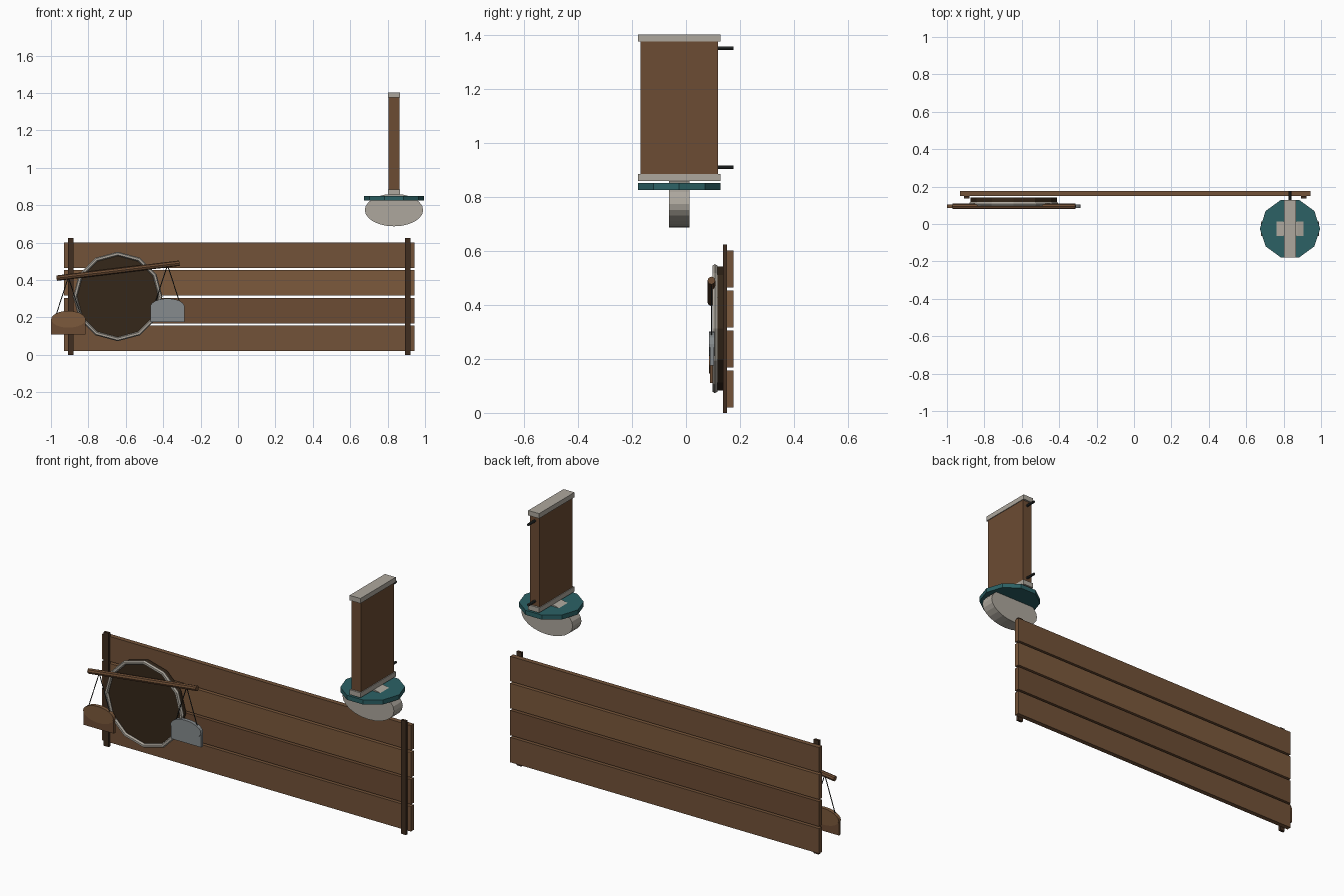
import bpy, math
from mathutils import Vector

if "Cube" in bpy.data.objects:
    bpy.data.objects.remove(bpy.data.objects["Cube"])


def mat(name, r, g, b):
    m = bpy.data.materials.new(name)
    m.diffuse_color = (r, g, b, 1)
    m.use_nodes = True
    m.node_tree.nodes["Principled BSDF"].inputs["Base Color"].default_value = m.diffuse_color
    return m


WOOD = mat("wood", 0.15, 0.072, 0.033)
WOOD_LIGHT = mat("wood_light", 0.20, 0.10, 0.045)
WOOD_MID = mat("wood_mid", 0.17, 0.085, 0.04)
WOOD_DARK = mat("wood_dark", 0.05, 0.026, 0.014)
SHADE = mat("dark_face", 0.035, 0.02, 0.01)
STONE = mat("stone", 0.42, 0.39, 0.34)
STEEL = mat("steel", 0.24, 0.26, 0.27)
IRON = mat("iron", 0.025, 0.03, 0.03)
TEAL = mat("teal", 0.025, 0.12, 0.13)


def finish(name, material):
    o = bpy.context.object
    o.name = name
    o.data.materials.append(material)
    return o


def box(name, x, y, z, material):
    """Box from (min, max) pairs."""
    bpy.ops.mesh.primitive_cube_add(size=1, location=[(a + b) / 2 for a, b in (x, y, z)])
    bpy.context.object.scale = [b - a for a, b in (x, y, z)]
    return finish(name, material)


def rod(name, p, q, r, material, sides=8):
    """Straight rod between two points."""
    p, q = Vector(p), Vector(q)
    d = q - p
    bpy.ops.mesh.primitive_cylinder_add(vertices=sides, radius=r, depth=d.length, location=(p + q) / 2)
    bpy.context.object.rotation_euler = d.to_track_quat('Z', 'Y').to_euler()
    return finish(name, material)


def drum(name, x, z, y, rx, rz, material, sides=24):
    """Elliptical drum whose axis runs along y."""
    bpy.ops.mesh.primitive_cylinder_add(vertices=sides, radius=1, depth=1,
                                        location=(x, (y[0] + y[1]) / 2, z),
                                        rotation=(math.pi / 2, 0, 0))
    bpy.context.object.scale = (rx, rz, y[1] - y[0])
    return finish(name, material)


# plank wall with two battens
for i, m in enumerate((WOOD_MID, WOOD, WOOD_LIGHT, WOOD_MID)):
    z = 0.02 + 0.148 * i
    box(f"plank_{i + 1}", (-0.93, 0.943), (0.15, 0.176), (z, z + 0.137), m)
for side, x in (("left", -0.895), ("right", 0.907)):
    box(f"batten_{side}", (x - 0.015, x + 0.015), (0.137, 0.151), (0, 0.624), WOOD_DARK)

# round plaque with rim
drum("plaque_disc", -0.643, 0.312, (0.113, 0.141), 0.23, 0.23, SHADE, 12)
bpy.ops.mesh.primitive_torus_add(major_segments=12, minor_segments=6, major_radius=0.228,
                                 minor_radius=0.011, location=(-0.643, 0.107, 0.312),
                                 rotation=(math.pi / 2, 0, 0))
finish("plaque_rim", STONE)

# tilted balance beam
BY = 0.094
rod("balance_beam", (-0.97, BY, 0.41), (-0.313, BY, 0.49), 0.0145, WOOD)

# hanging pans with strings
for side, x, z, hook, m, top in (("left", -0.907, 0.110, 0.415, WOOD, WOOD_LIGHT),
                                 ("right", -0.377, 0.176, 0.48, STEEL, STEEL)):
    box(f"pan_{side}", (x - 0.092, x + 0.092), (0.088, 0.103), (z, z + 0.08), m)
    drum(f"pan_load_{side}", x, z + 0.08, (0.085, 0.105), 0.092, 0.045, top)
    for s in (-1, 1):
        rod(f"string_{side}_{s}", (x, BY, hook), (x + s * 0.065, BY, z + 0.105), 0.0025, IRON, 6)

# hanging sign board with caps and wall pegs
SX, SY = 0.834, -0.025
box("sign_board", (SX - 0.029, SX + 0.029), (-0.168, 0.118), (0.88, 1.378), WOOD)
for name, z in (("top", 1.375), ("bottom", 0.858)):
    box(f"sign_cap_{name}", (SX - 0.033, SX + 0.033), (-0.178, 0.128), (z, z + 0.027), STONE)
for name, z in (("top", 1.35), ("bottom", 0.91)):
    rod(f"sign_peg_{name}", (SX, 0.1, z), (SX, 0.176, z), 0.007, IRON)

# ten-sided teal plate pierced by an oval stone drum
bpy.ops.mesh.primitive_cylinder_add(vertices=10, radius=0.161, depth=0.025,
                                    location=(SX, SY, 0.838), rotation=(0, 0, math.pi / 2))
finish("teal_plate", TEAL)
drum("oval_drum", SX, 0.774, (-0.063, 0.013), 0.156, 0.087, STONE)
